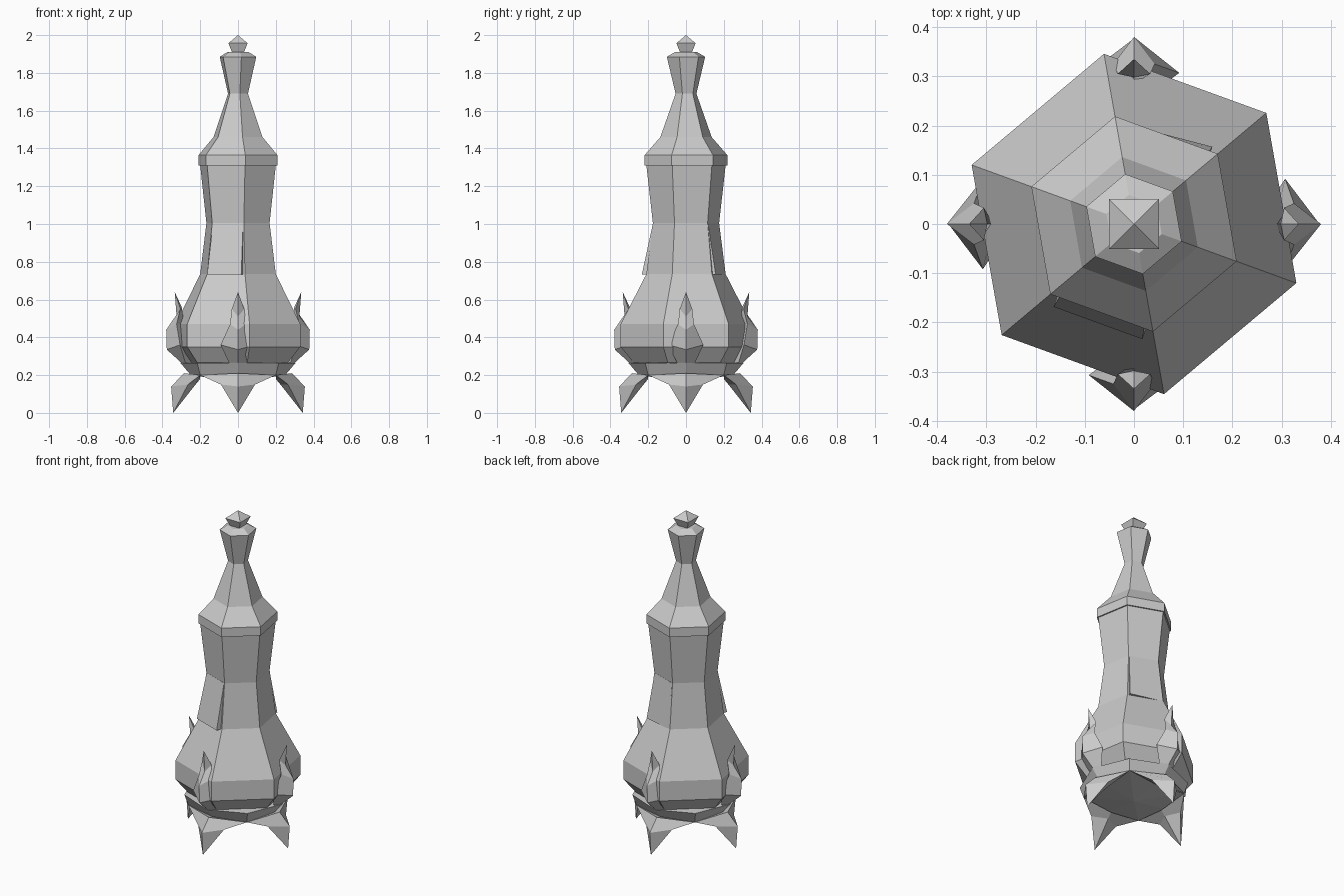
import bpy, bmesh, math
from mathutils import Vector, Matrix

if "Cube" in bpy.data.objects:
    bpy.data.objects.remove(bpy.data.objects["Cube"])

grey = bpy.data.materials.new("stone grey")
grey.diffuse_color = (0.6, 0.6, 0.6, 1)
grey.use_nodes = True
grey.node_tree.nodes["Principled BSDF"].inputs["Base Color"].default_value = grey.diffuse_color


def loft(name, rings, turn=0.0):
    """Skin a list of rings; a ring of one point is a tip. Open ends are capped."""
    bm = bmesh.new()
    rot = Matrix.Rotation(turn, 3, 'Z')
    vs = [[bm.verts.new(rot @ Vector(p)) for p in r] for r in rings]
    for a, b in zip(vs, vs[1:]):
        n = max(len(a), len(b))
        for i in range(n):
            j = (i + 1) % n
            if len(a) == 1:
                bm.faces.new((a[0], b[j], b[i]))
            elif len(b) == 1:
                bm.faces.new((a[i], a[j], b[0]))
            else:
                bm.faces.new((a[i], a[j], b[j], b[i]))
    for end in (vs[0], vs[-1]):
        if len(end) > 2:
            bm.faces.new(end)
    bmesh.ops.recalc_face_normals(bm, faces=bm.faces)
    me = bpy.data.meshes.new(name)
    bm.to_mesh(me)
    bm.free()
    me.materials.append(grey)
    ob = bpy.data.objects.new(name, me)
    bpy.context.collection.objects.link(ob)
    return ob


def ring(r, z, n, start):
    return [(r * math.cos(math.radians(start) + math.tau * i / n),
             r * math.sin(math.radians(start) + math.tau * i / n), z) for i in range(n)]


def diamond(outer, side, inner):
    """Four-sided section of a claw or foot pointing along +x."""
    return [(outer[0], 0, outer[1]), side, (inner[0], 0, inner[1]),
            (side[0], -side[1], side[2])]


# Six-sided bottle, turned so that a corner sits at 40 degrees
body = [(0.20, 0.21), (0.285, 0.27), (0.351, 0.35), (0.351, 0.47), (0.213, 0.735),
        (0.178, 1.005), (0.213, 1.31), (0.222, 1.31), (0.222, 1.365), (0.138, 1.46),
        (0.056, 1.69), (0.103, 1.885), (0.06, 1.91)]
loft("bottle", [ring(r, z, 6, 40) for r, z in body])

# Square faceted stopper
loft("stopper", [ring(r * math.sqrt(2), z, 4, 45) for r, z in
                 [(0.028, 1.90), (0.051, 1.957)]] + [[(0, 0, 2.0)]])


# Flaps leaning out of the waist, front and back
def flap(name, angle, out_left, out_right):
    loft(name, [
        [(0.15, -0.096, 0.732), (out_left, -0.096, 0.732),
         (out_right, 0.096, 0.732), (0.15, 0.096, 0.732)],
        [(0.13, -0.085, 1.005), (0.155, -0.085, 1.005),
         (0.155, 0.085, 1.005), (0.13, 0.085, 1.005)]], math.radians(angle))


flap("front_flap", -110, 0.214, 0.214)
flap("back_flap", 70, 0.202, 0.184)

# Shallow eight-sided bowl under the bottle
low = [(r * math.cos(a), r * math.sin(a), 0.2) for r, a in
       [((0.25, 0.283)[i % 2], math.tau * i / 8) for i in range(8)]]
loft("base_bowl", [[(0, 0, 0.165)], low, ring(0.305, 0.265, 8, 0), [(0, 0, 0.28)]])

# Four claws and four feet around the base
for i, side in enumerate(["right", "back", "left", "front"]):
    turn = math.tau * i / 4
    loft(side + "_claw", [
        [(0.25, 0, 0.2)],
        diamond((0.305, 0.27), (0.28, 0.05, 0.27), (0.24, 0.27)),
        diamond((0.377, 0.335), (0.307, 0.092, 0.36), (0.27, 0.36)),
        diamond((0.38, 0.44), (0.325, 0.042, 0.47), (0.285, 0.47)),
        diamond((0.325, 0.51), (0.305, 0.033, 0.55), (0.298, 0.56)),
        [(0.335, 0, 0.64)]], turn)
    loft(side + "_foot", [
        diamond((0.285, 0.21), (0.2, 0.2, 0.2), (0.2, 0.18)),
        diamond((0.354, 0.14), (0.265, 0.09, 0.15), (0.225, 0.15)),
        [(0.343, 0, 0.0)]], turn)
